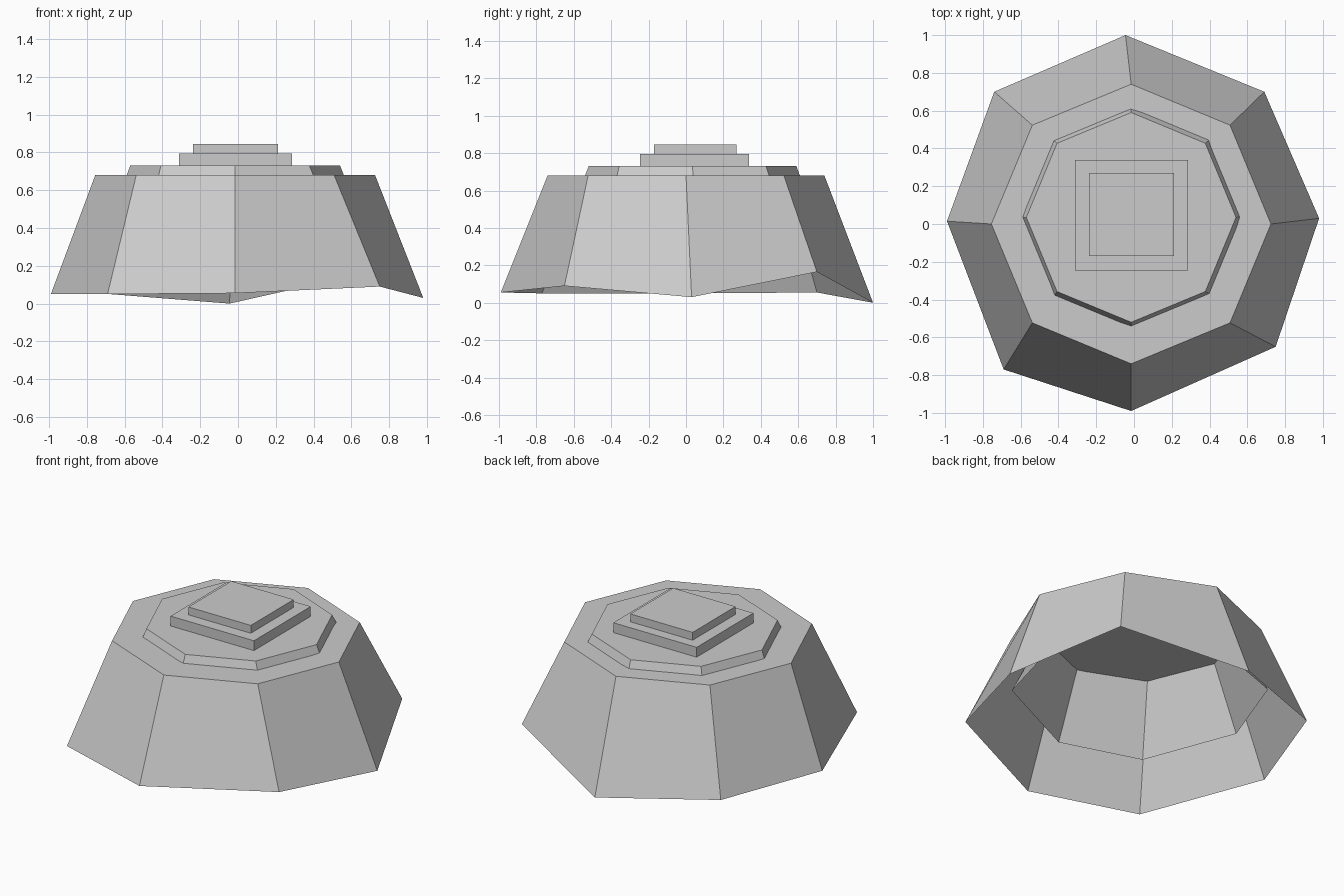
import bpy, bmesh
from math import cos, sin, pi
from mathutils import Vector

if "Cube" in bpy.data.objects:
    bpy.data.objects.remove(bpy.data.objects["Cube"])

CX = -0.015      # axis of the shells
TOP_Z, TOP_R = 0.68, 0.74

# Uneven hem of the shell, counter-clockwise from the right
HEM = [(0.98, 0.03, 0.03), (0.69, 0.70, 0.165), (-0.045, 1.0, 0.0), (-0.74, 0.70, 0.055),
       (-0.99, 0.015, 0.05), (-0.69, -0.77, 0.05), (-0.015, -0.99, 0.055), (0.75, -0.65, 0.09)]


def finish(name, bm):
    mesh = bpy.data.meshes.new(name)
    bm.to_mesh(mesh)
    bm.free()
    obj = bpy.data.objects.new(name, mesh)
    bpy.context.collection.objects.link(obj)
    return obj


def shell(name, scale, dy, dz):
    """Eight-sided open-bottomed shell, scaled about its axis."""
    def place(p):
        return Vector((CX + (p[0] - CX) * scale, p[1] * scale + dy, p[2] * scale + dz))
    bm = bmesh.new()
    low = [bm.verts.new(place(p)) for p in HEM]
    top = [bm.verts.new(place((CX + TOP_R * cos(i * pi / 4), TOP_R * sin(i * pi / 4), TOP_Z)))
           for i in range(8)]
    bm.faces.new(top)
    for i in range(8):
        j = (i + 1) % 8
        bm.faces.new((low[i], low[j], top[j], top[i]))
    return finish(name, bm)


def slab(name, x0, x1, y0, y1, z0, z1):
    bm = bmesh.new()
    bmesh.ops.create_cube(bm, size=1)
    bmesh.ops.scale(bm, vec=(x1 - x0, y1 - y0, z1 - z0), verts=bm.verts)
    bmesh.ops.translate(bm, vec=((x0 + x1) / 2, (y0 + y1) / 2, (z0 + z1) / 2), verts=bm.verts)
    return finish(name, bm)


# Outer shell and the smaller one nested through its top
shell("outer_shell", 1.0, 0.0, 0.0)
shell("inner_shell", 0.75, 0.035, 0.22)

# Stepped square slabs on top
slab("lower_slab", -0.313, 0.286, -0.245, 0.338, 0.73, 0.794)
slab("upper_slab", -0.237, 0.211, -0.17, 0.27, 0.794, 0.845)
